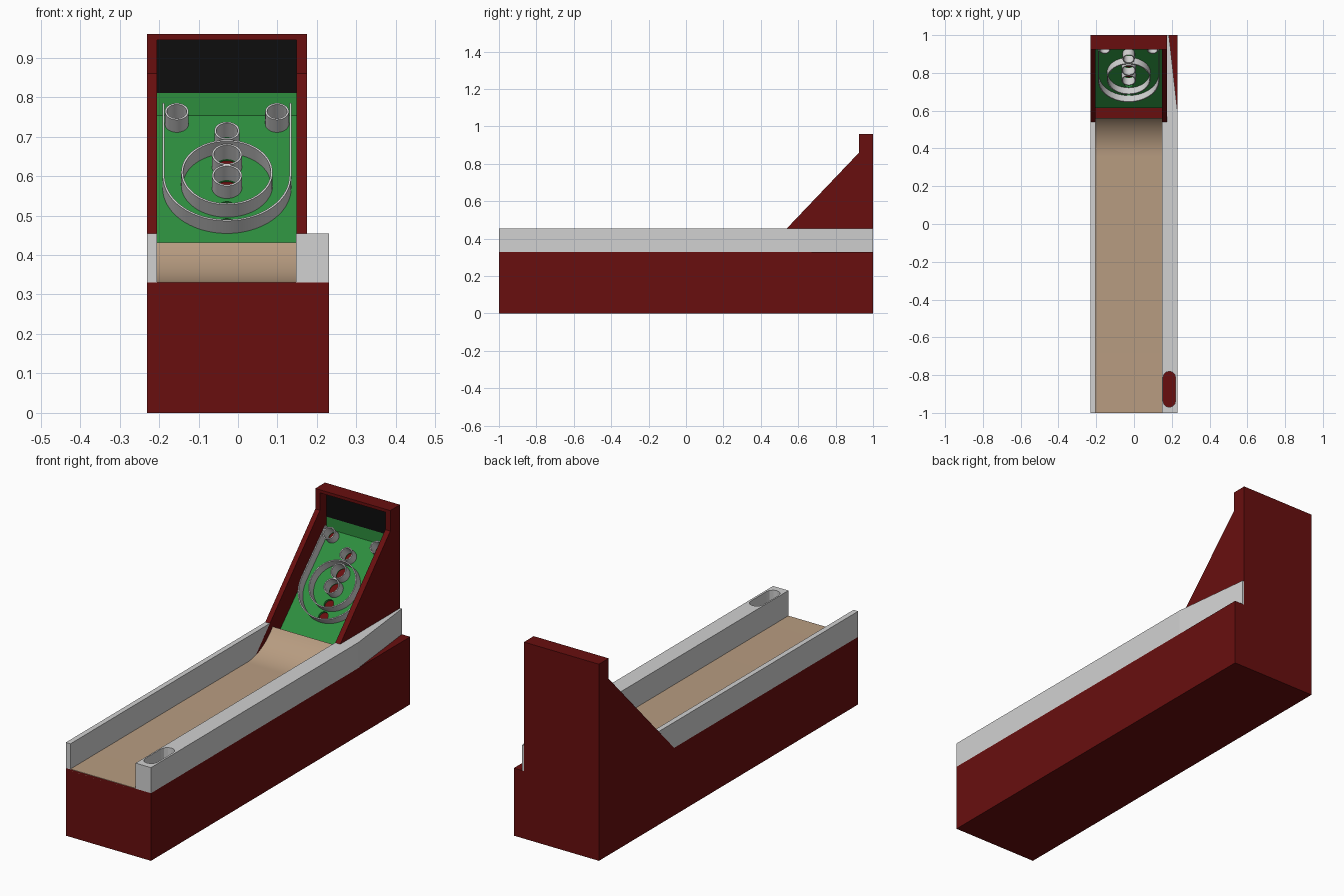
import bpy, bmesh, math
from mathutils import Matrix, Vector

cube = bpy.data.objects.get("Cube")
if cube:
    bpy.data.objects.remove(cube, do_unlink=True)


def material(name, r, g, b):
    m = bpy.data.materials.new(name)
    m.use_nodes = True
    m.diffuse_color = (r, g, b, 1)
    m.node_tree.nodes["Principled BSDF"].inputs["Base Color"].default_value = (r, g, b, 1)
    return m


RED = material("dark red", 0.14, 0.0045, 0.0045)
GREY = material("light grey", 0.64, 0.64, 0.64)
GREEN = material("green", 0.026, 0.27, 0.048)
TAN = material("tan wood", 0.48, 0.335, 0.22)
BLACK = material("black", 0.004, 0.004, 0.004)

# Local frames: plan (x, y, up), side profile (y, z, across), tilted target board
PLAN = Matrix.Identity(4)
SIDE = Matrix(((0, 0, 1, 0), (1, 0, 0, 0), (0, 1, 0, 0), (0, 0, 0, 1)))
BOARD = Matrix.Translation((0, 0.613, 0.391)) @ Matrix.Rotation(math.radians(45), 4, "X")


def finish(name, bm, mat, smooth=False):
    bmesh.ops.recalc_face_normals(bm, faces=bm.faces)
    me = bpy.data.meshes.new(name)
    bm.to_mesh(me)
    bm.free()
    me.materials.append(mat)
    ob = bpy.data.objects.new(name, me)
    bpy.context.collection.objects.link(ob)
    if smooth:
        bpy.ops.object.select_all(action="DESELECT")
        ob.select_set(True)
        bpy.context.view_layer.objects.active = ob
        bpy.ops.object.shade_smooth_by_angle(angle=math.radians(40))
    return ob


def prism(name, pts, lo, hi, mat, frame=PLAN, smooth=False):
    """Extrude a 2D outline from lo to hi along the third axis of the frame."""
    bm = bmesh.new()
    rings = [[bm.verts.new(frame @ Vector((a, b, h))) for a, b in pts] for h in (lo, hi)]
    for ring in rings:
        bm.faces.new(ring)
    for i in range(len(pts)):
        j = (i + 1) % len(pts)
        bm.faces.new((rings[0][i], rings[0][j], rings[1][j], rings[1][i]))
    return finish(name, bm, mat, smooth)


def box(name, x0, x1, y0, y1, z0, z1, mat, frame=PLAN):
    return prism(name, [(x0, y0), (x1, y0), (x1, y1), (x0, y1)], z0, z1, mat, frame)


def wall(name, outer, inner, height, closed):
    """Thin upright wall on the board between two matching outlines."""
    bm = bmesh.new()
    sections = []
    for o, i in zip(outer, inner):
        corners = [(*o, -0.005), (*o, height), (*i, height), (*i, -0.005)]
        sections.append([bm.verts.new(BOARD @ Vector(c)) for c in corners])
    n = len(sections)
    for k in range(n if closed else n - 1):
        a, b = sections[k], sections[(k + 1) % n]
        for e in range(4):
            f = (e + 1) % 4
            bm.faces.new((a[e], a[f], b[f], b[e]))
    if not closed:
        bm.faces.new(sections[0])
        bm.faces.new(sections[-1])
    return finish(name, bm, GREY, True)


def arc(cx, cy, r, start, end, n):
    angles = [math.radians(start + (end - start) * i / n) for i in range(n + 1)]
    return [(cx + r * math.cos(a), cy + r * math.sin(a)) for a in angles]


def circle(cx, cy, r, n=40):
    return arc(cx, cy, r, 0, 360, n)[:-1]


def cut(ob, cutters):
    """Subtract cutters, bake the result and delete the cutters."""
    for c in cutters:
        c.hide_render = True
        mod = ob.modifiers.new("hole", "BOOLEAN")
        mod.operation, mod.solver, mod.object = "DIFFERENCE", "EXACT", c
    bpy.context.view_layer.update()
    dg = bpy.context.evaluated_depsgraph_get()
    me = bpy.data.meshes.new_from_object(ob.evaluated_get(dg))
    ob.modifiers.clear()
    ob.data = me
    for c in cutters:
        bpy.data.objects.remove(c, do_unlink=True)


LEFT, RIGHT, EDGE = -0.205, 0.147, 0.23   # inner lane edges and outer half width
CAB = 0.175                               # outer face of the narrow cabinet side
BASE, RAIL, TOP = 0.33, 0.455, 0.96

# Base and lane that curves up into a ramp
box("base", -EDGE, EDGE, -1, 1, 0, BASE, RED)
bend = math.radians(53)
radius = 0.2 / math.sin(bend)
ramp = [(0.36 + radius * math.sin(bend * i / 16),
         BASE + 0.002 + radius * (1 - math.cos(bend * i / 16))) for i in range(17)]
lane = [(-1, BASE + 0.002)] + ramp + [(0.56, BASE - 0.01), (-1, BASE - 0.01)]
prism("lane", lane, LEFT, RIGHT, TAN, SIDE, True)

# Side rails; the wide one tapers at the back and has a slot near the front
prism("narrow_rail", [(-1, BASE), (0.42, BASE), (0.539, RAIL), (-1, RAIL)],
      -EDGE, LEFT, GREY, SIDE)
wide = prism("wide_rail", [(RIGHT, -1), (EDGE, -1), (EDGE, 0.6), (0.185, 1),
                           (CAB, 1), (CAB, 0.54), (RIGHT, 0.54)], BASE, RAIL, GREY)
slot = arc(0.187, -0.813, 0.033, 0, 180, 6) + arc(0.187, -0.937, 0.033, 180, 360, 6)
cut(wide, [prism("slot_cutter", slot, BASE - 0.1, RAIL + 0.1, GREY)])

# Cabinet side panels, back and top
panel = [(0.42, BASE), (0.925, 0.86), (0.925, TOP), (1, TOP), (1, BASE)]
prism("left_edge_panel", panel, -EDGE, LEFT, RED, SIDE)
prism("right_edge_panel", panel, RIGHT + 0.001, CAB, RED, SIDE)
box("cabinet_back", LEFT, RIGHT + 0.001, 0.98, 1, BASE, TOP, RED)
box("cabinet_top", LEFT, RIGHT + 0.001, 0.925, 0.98, 0.945, TOP, RED)
box("black_panel", LEFT, RIGHT + 0.001, 0.975, 0.98, 0.81, 0.945, BLACK)
box("green_backstop", LEFT, RIGHT + 0.001, 0.975, 0.98, 0.74, 0.81, GREEN)

# Tilted target board with holes, and the red backing under it
MID, LENGTH, HIGH = -0.028, 0.512, 0.045
board = box("target_board", LEFT, RIGHT + 0.001, 0, LENGTH, -0.012, 0, GREEN, BOARD)
box("board_backing", LEFT, RIGHT + 0.001, 0, LENGTH, -0.03, -0.013, RED, BOARD)
tubes = [(MID, 0.253, 0.038), (MID, 0.328, 0.038), (MID, 0.413, 0.032),
         (-0.155, 0.482, 0.03), (0.099, 0.482, 0.03)]
holes = [(x, s, r - 0.004) for x, s, r in tubes]
holes += [(MID, 0.18, 0.024), (MID, 0.119, 0.024)]
cut(board, [prism("hole_cutter", circle(x, s, r), -0.1, 0.1, GREEN, BOARD)
            for x, s, r in holes])

# Scoring tubes, middle ring and outer guard
for k, (x, s, r) in enumerate(tubes):
    wall(f"scoring_tube_{k + 1}", circle(x, s, r), circle(x, s, r - 0.005), HIGH, True)
wall("middle_ring", circle(MID, 0.264, 0.116, 64), circle(MID, 0.264, 0.111, 64), HIGH, True)


def guard(r):
    return [(MID - r, LENGTH)] + arc(MID, 0.253, r, 180, 360, 40) + [(MID + r, LENGTH)]


wall("outer_guard", guard(0.163), guard(0.158), HIGH, False)
